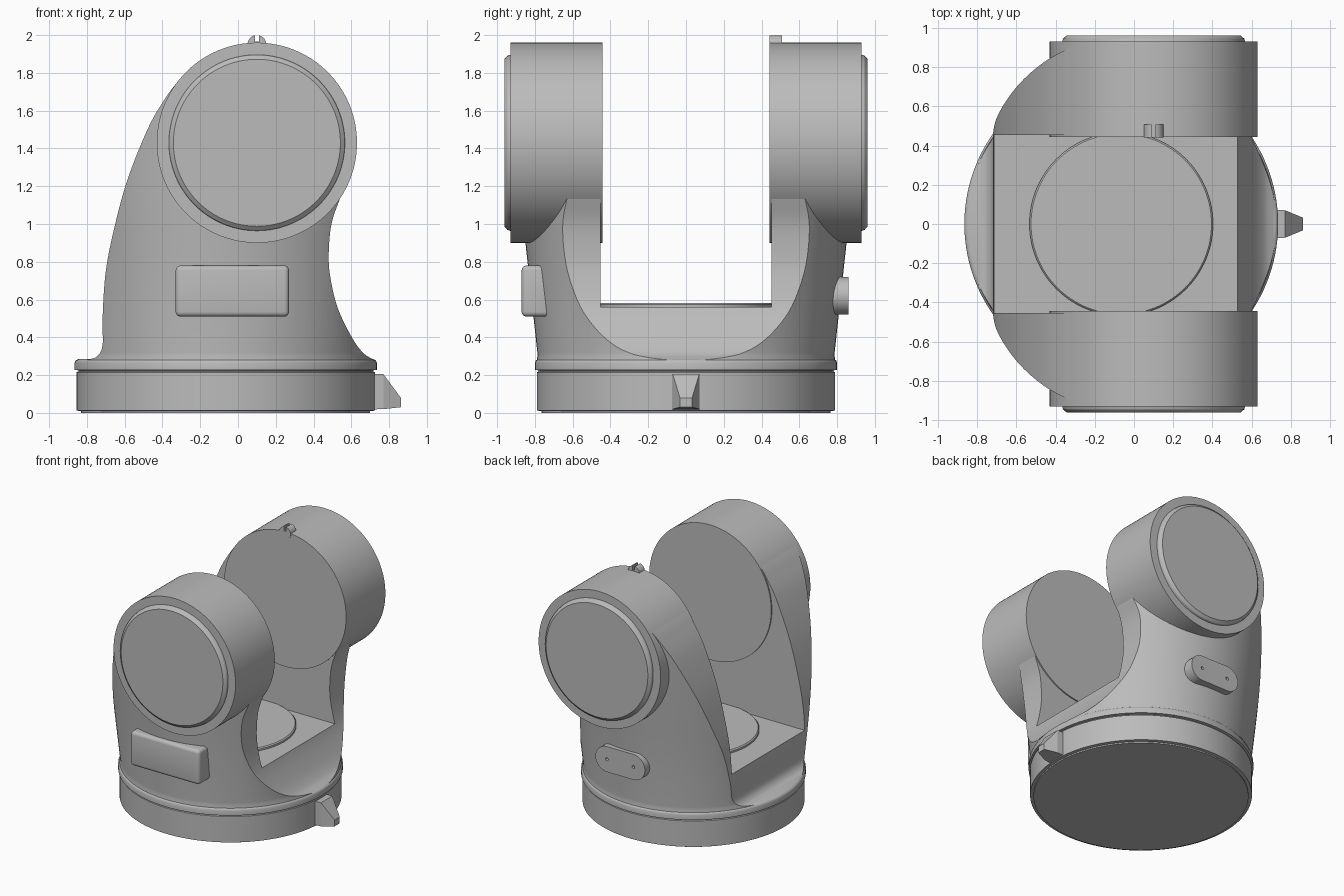
import bpy, bmesh, math
from mathutils import Vector, Matrix

if "Cube" in bpy.data.objects:
    bpy.data.objects.remove(bpy.data.objects["Cube"], do_unlink=True)

grey = bpy.data.materials.new("body grey")
GREY = (0.5, 0.5, 0.5, 1)
grey.diffuse_color = GREY
grey.use_nodes = True
grey.node_tree.nodes["Principled BSDF"].inputs["Base Color"].default_value = GREY

AXIS_X = -0.065              # centre of the round base
HEAD_X, HEAD_Z = 0.1, 1.43   # axis of the two drums


def add(name, bm):
    bmesh.ops.recalc_face_normals(bm, faces=bm.faces)
    me = bpy.data.meshes.new(name)
    bm.to_mesh(me)
    bm.free()
    me.materials.append(grey)
    ob = bpy.data.objects.new(name, me)
    bpy.context.collection.objects.link(ob)
    return ob


def activate(ob):
    bpy.ops.object.select_all(action='DESELECT')
    ob.select_set(True)
    bpy.context.view_layer.objects.active = ob


def smooth(ob, angle=30):
    activate(ob)
    bpy.ops.object.shade_smooth_by_angle(angle=math.radians(angle))


def cut(ob, cutter, operation='DIFFERENCE'):
    mod = ob.modifiers.new("cut", 'BOOLEAN')
    mod.operation, mod.solver, mod.object = operation, 'EXACT', cutter
    activate(ob)
    bpy.ops.object.modifier_apply(modifier=mod.name)
    bpy.data.objects.remove(cutter, do_unlink=True)


def lathe(name, profile, matrix, steps=128):
    """Closed solid of revolution from (radius, height) pairs."""
    bm = bmesh.new()
    rings = []
    for r, h in profile:
        rings.append([bm.verts.new((r * math.cos(a), r * math.sin(a), h))
                      for a in (2 * math.pi * i / steps for i in range(steps))])
    for low, high in zip(rings, rings[1:]):
        for i in range(steps):
            j = (i + 1) % steps
            bm.faces.new((low[i], low[j], high[j], high[i]))
    bm.faces.new(rings[0])
    bm.faces.new(rings[-1])
    bm.transform(matrix)
    return add(name, bm)


def extrude_y(name, outline, y0, y1):
    """Prism along y from an (x, z) outline."""
    bm = bmesh.new()
    face = bm.faces.new([bm.verts.new((x, y0, z)) for x, z in outline])
    new = bmesh.ops.extrude_face_region(bm, geom=[face])["geom"]
    bmesh.ops.translate(bm, vec=(0, y1 - y0, 0),
                        verts=[v for v in new if isinstance(v, bmesh.types.BMVert)])
    return add(name, bm)


def box(name, low, high):
    x0, x1, z0, z1 = low[0], high[0], low[2], high[2]
    return extrude_y(name, [(x0, z0), (x1, z0), (x1, z1), (x0, z1)], low[1], high[1])


def curve(points, steps=8):
    """Smooth curve through the points."""
    pts = [Vector(p) for p in points]
    pts = [2 * pts[0] - pts[1]] + pts + [2 * pts[-1] - pts[-2]]
    out = []
    for a, b, c, d in zip(pts, pts[1:], pts[2:], pts[3:]):
        for i in range(steps):
            t = i / steps
            out.append(0.5 * (2 * b + (c - a) * t + (2 * a - 5 * b + 4 * c - d) * t * t
                              + (3 * b - a - 3 * c + d) * t ** 3))
    return out + [pts[-2]]


upright = Matrix.Translation((AXIS_X, 0, 0))

# Round base and flange
smooth(lathe("base", [(0.765, 0), (0.765, 0.01), (0.79, 0.012), (0.79, 0.215),
                      (0.78, 0.22), (0.78, 0.24)], upright))
smooth(lathe("flange", [(0.78, 0.225), (0.8, 0.228), (0.8, 0.265), (0.795, 0.278),
                        (0.78, 0.285)], upright), 50)

# Yoke: flared round body trimmed to the side outline, then slotted
yoke = lathe("yoke", [(0.795, 0.25), (0.787, 0.3), (0.787, 0.32), (0.85, 0.9), (0.94, 1.8)], upright)
back = curve([(-0.8, 0.28), (-0.745, 0.3), (-0.717, 0.36), (-0.717, 0.5), (-0.7, 0.75),
              (-0.65, 1.0), (-0.58, 1.25), (-0.47, 1.52), (-0.375, 1.68), (-0.31, 1.765)])
front = curve([(0.545, 1.15), (0.495, 1.0), (0.48, 0.83), (0.492, 0.7), (0.53, 0.55),
               (0.6, 0.405), (0.66, 0.32), (0.72, 0.28)])
outline = [(-0.8, 0.255), *back, (HEAD_X, HEAD_Z), *front, (0.72, 0.255)]
cut(yoke, extrude_y("outline_cutter", outline, -1.2, 1.2), 'INTERSECT')
cut(yoke, box("slot_cutter", (-1.5, -0.453, 0.56), (1.5, 0.453, 2.5)))
smooth(yoke)

# Round pad on the slot floor
smooth(lathe("floor_pad", [(0.468, 0.54), (0.468, 0.574), (0.46, 0.582)], upright))

# Two drums with raised end caps
for name, side in (("front", -1), ("rear", 1)):
    turn = Matrix.Translation((HEAD_X, 0, HEAD_Z)) @ Matrix.Rotation(-side * math.pi / 2, 4, 'X')
    smooth(lathe(name + "_drum", [(0.53, 0.443), (0.53, 0.93), (0.466, 0.93),
                                  (0.462, 0.945), (0.442, 0.962)], turn))

# Rounded plate on the front
plate = box("front_plate", (-0.33, -0.87, 0.51), (0.27, -0.72, 0.78))
bevel = plate.modifiers.new("rounding", 'BEVEL')
bevel.width, bevel.segments = 0.025, 4
activate(plate)
bpy.ops.object.modifier_apply(modifier=bevel.name)
smooth(plate, 40)

# Pill-shaped plate with two pinholes on the rear
pill = []
for i in range(34):
    a = math.pi * (i % 17) / 16 + (math.pi / 2 if i < 17 else -math.pi / 2)
    pill.append((-0.03 + (-0.115 if i < 17 else 0.115) + 0.1 * math.cos(a),
                 0.62 + 0.1 * math.sin(a)))
rear_plate = extrude_y("rear_plate", pill, 0.74, 0.86)
for x in (-0.145, 0.085):
    turn = Matrix.Translation((x, 0, 0.62)) @ Matrix.Rotation(-math.pi / 2, 4, 'X')
    cut(rear_plate, lathe("hole_cutter", [(0.012, 0.83), (0.012, 0.9)], turn, 16))
smooth(rear_plate)

# Tapered pointer on the base
bm = bmesh.new()
for x, y, z0, z1 in ((0.68, 0.075, 0.018, 0.205), (0.77, 0.07, 0.02, 0.205),
                     (0.862, 0.032, 0.03, 0.08)):
    for s in (-1, 1):
        for z in (z0, z1):
            bm.verts.new((x, s * y, z))
bmesh.ops.convex_hull(bm, input=bm.verts)
bmesh.ops.dissolve_limit(bm, angle_limit=0.02, verts=bm.verts, edges=bm.edges)
add("pointer", bm)

# Slotted sight on top of the rear drum
turn = Matrix.Translation((HEAD_X, 0, 1.95)) @ Matrix.Rotation(-math.pi / 2, 4, 'X')
sight = lathe("sight", [(0.05, 0.441), (0.05, 0.508)], turn, 32)
cut(sight, box("sight_cutter", (HEAD_X - 0.01, 0.4, 1.965), (HEAD_X + 0.01, 0.6, 2.1)))
smooth(sight)
